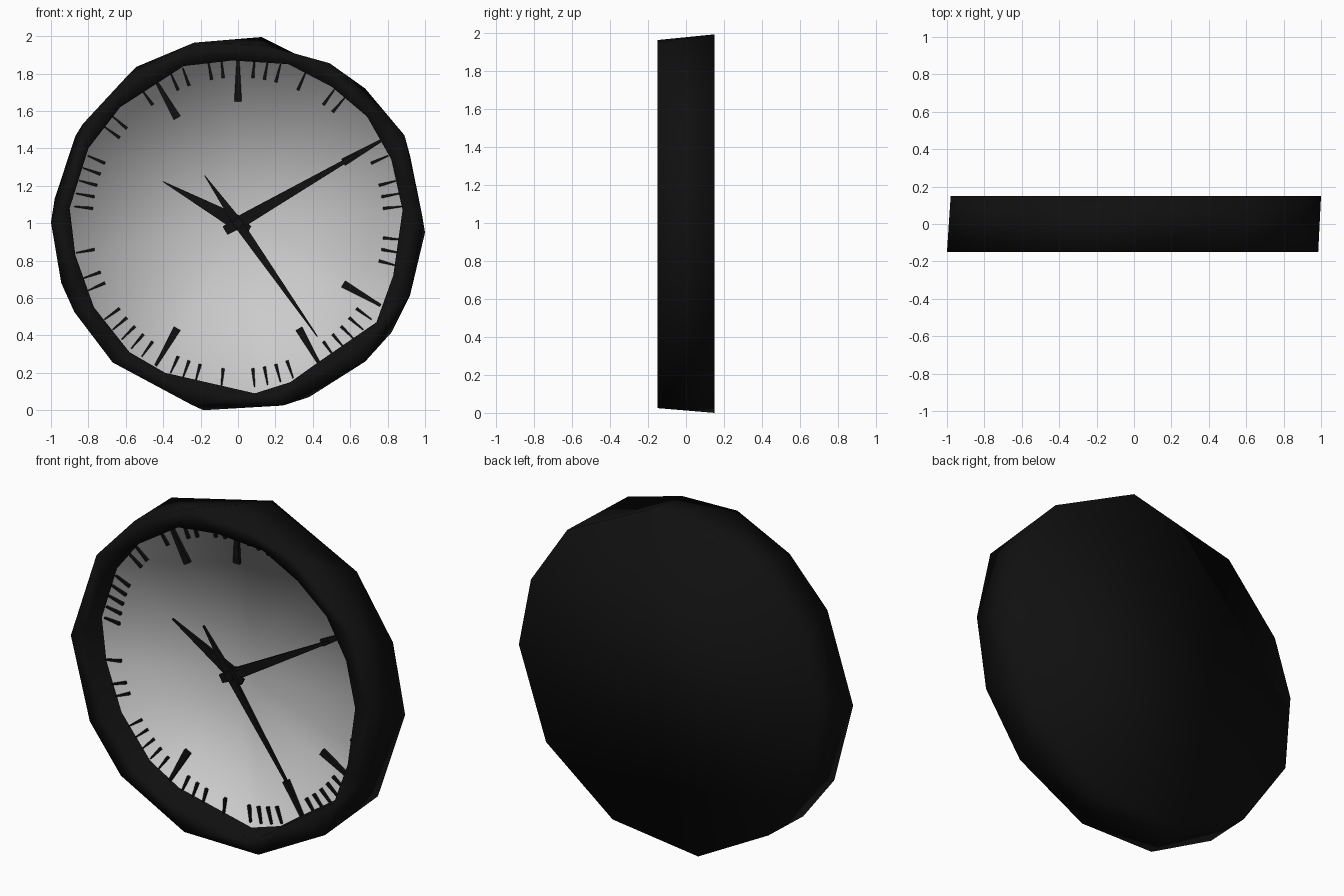
import bpy
import bmesh
from math import atan2, cos, pi, radians, sin

cube = bpy.data.objects.get("Cube")
if cube:
    bpy.data.objects.remove(cube, do_unlink=True)


def make_material(name, value):
    mat = bpy.data.materials.new(name)
    mat.use_nodes = True
    color = (value, value, value, 1.0)
    mat.diffuse_color = color
    mat.node_tree.nodes["Principled BSDF"].inputs["Base Color"].default_value = color
    return mat


black = make_material("black", 0.005)
light_grey = make_material("light grey", 0.6)

CENTRE = 1.0      # height of the dial centre
FRONT, BACK, DIAL = -0.15, 0.15, 0.0


def finish(name, bm, materials, smooth=False):
    bmesh.ops.recalc_face_normals(bm, faces=bm.faces)
    mesh = bpy.data.meshes.new(name)
    bm.to_mesh(mesh)
    bm.free()
    for mat in materials:
        mesh.materials.append(mat)
    for poly in mesh.polygons:
        poly.use_smooth = smooth
    obj = bpy.data.objects.new(name, mesh)
    bpy.context.collection.objects.link(obj)
    return obj


def angle_of(vert):
    return atan2(vert.co.z - CENTRE, vert.co.x) % (2 * pi)


def make_loop(bm, outline, y):
    verts = [bm.verts.new((x, y, z)) for x, z in outline]
    return sorted(verts, key=angle_of)


def zip_loops(bm, a, b):
    """Join two loops of unequal counts, stepping round by angle."""
    i = j = 0
    while i < len(a) or j < len(b):
        va, vb = a[i % len(a)], b[j % len(b)]
        turn_a = angle_of(a[i + 1]) if i + 1 < len(a) else 2 * pi + angle_of(a[0])
        turn_b = angle_of(b[j + 1]) if j + 1 < len(b) else 2 * pi + angle_of(b[0])
        if j >= len(b) or (i < len(a) and turn_a < turn_b):
            i += 1
            bm.faces.new((va, a[i % len(a)], vb))
        else:
            j += 1
            bm.faces.new((va, b[j % len(b)], vb))


# Faceted case outlines, as (x, z)
front_outline = [
    (-.25, .03), (-.67, .255), (-.875, .525), (-1, 1.005), (-.83, 1.53),
    (-.58, 1.8), (-.235, 1.965), (.13, 1.955), (.49, 1.855), (.89, 1.47),
    (.985, 1.04), (.92, .615), (.68, .26), (.24, .025)]
back_outline = [
    (.125, 1.995), (.68, 1.72), (.92, 1.36), (1, .95), (.82, .415),
    (.38, .07), (-.185, 0), (-.65, .25), (-.945, .68), (-.98, 1.13),
    (-.87, 1.465), (-.545, 1.835)]
opening = [
    (-.29, 1.84), (-.03, 1.87), (.27, 1.85), (.5, 1.73), (.69, 1.57),
    (.82, 1.34), (.88, 1.07), (.83, .72), (.74, .47), (.42, .25),
    (.28, .15), (.09, .09), (-.39, .2), (-.58, .31), (-.77, .55),
    (-.87, .83), (-.9, 1.08), (-.8, 1.4), (-.63, 1.62)]

# Case with recessed dial, one closed softly shaded shell
bm = bmesh.new()
back = make_loop(bm, back_outline, BACK)
front = make_loop(bm, front_outline, FRONT)
lip = make_loop(bm, opening, FRONT)
dial_edge = make_loop(bm, opening, DIAL)
bm.faces.new(back)
zip_loops(bm, back, front)
zip_loops(bm, front, lip)
zip_loops(bm, lip, dial_edge)
hub_vert = bm.verts.new((0, DIAL, CENTRE))
for k, vert in enumerate(dial_edge):
    face = bm.faces.new((vert, dial_edge[(k + 1) % len(dial_edge)], hub_vert))
    face.material_index = 1
finish("clock_case", bm, [black, light_grey], smooth=True)


def add_blade(bm, degrees, stations, y_front, y_back):
    """Flat tapered bar along a clockwise angle; stations are (radius, half width)."""
    s, c = sin(radians(degrees)), cos(radians(degrees))
    side = [(r, w) for r, w in stations] + [(r, -w) for r, w in reversed(stations)]
    points = [(r * s + w * c, CENTRE + r * c - w * s) for r, w in side]
    near = [bm.verts.new((x, y_front, z)) for x, z in points]
    far = [bm.verts.new((x, y_back, z)) for x, z in points]
    bm.faces.new(near)
    bm.faces.new(far)
    for k in range(len(near)):
        n = (k + 1) % len(near)
        bm.faces.new((near[k], near[n], far[n], far[k]))


# Hour markers, wide end inward
bm = bmesh.new()
for degrees in (0, 60, 120, 150, 210, 330):
    add_blade(bm, degrees, [(.65, .02), (.88, .007)], -.02, DIAL)
finish("hour_markers", bm, [black])

# Small ticks present between each pair of hours
ticks_by_hour = ["1235", "12", "1345", "123", "12345", "2345",
                 "1345", "12345", "124", "12345", "125", "1245"]
bm = bmesh.new()
for hour, slots in enumerate(ticks_by_hour):
    for slot in slots:
        degrees = hour * 30 + 15 + (int(slot) - 3) * 4.6
        add_blade(bm, degrees, [(.78, .008), (.88, .003)], -.015, DIAL)
finish("minute_ticks", bm, [black])

# Hands: name, clockwise angle, stations, front depth
hands = [
    ("hour_hand", 299, [(-.07, .02), (.02, .04), (.46, .002)], -.05),
    ("minute_hand", 60, [(-.08, .025), (.04, .033), (.74, .008)], -.065),
    ("second_hand", 145, [(-.31, .002), (0, .026), (.12, .022), (.74, .003)], -.08),
]
for name, degrees, stations, depth in hands:
    bm = bmesh.new()
    add_blade(bm, degrees, stations, depth, depth + .015)
    finish(name, bm, [black])

# Centre pin holding the hands
bpy.ops.mesh.primitive_cylinder_add(
    vertices=8, radius=.03, depth=.09, location=(0, -.045, CENTRE),
    rotation=(pi / 2, 0, 0))
pin = bpy.context.object
pin.name = "centre_pin"
pin.data.materials.append(black)
